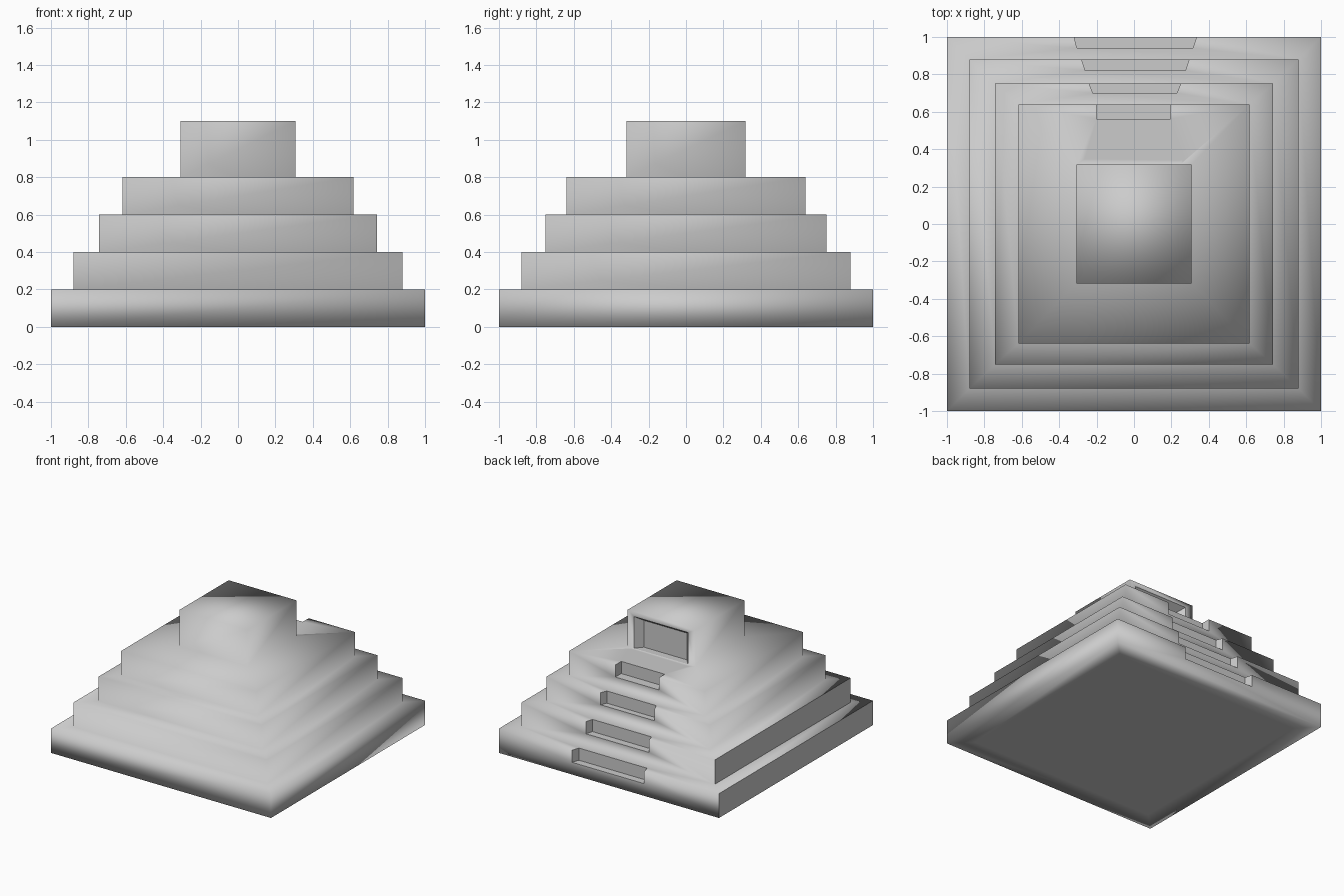
import bpy, bmesh

if "Cube" in bpy.data.objects:
    bpy.data.objects.remove(bpy.data.objects["Cube"])


def make_object(name, bm):
    bmesh.ops.recalc_face_normals(bm, faces=bm.faces)
    mesh = bpy.data.meshes.new(name)
    bm.to_mesh(mesh)
    bm.free()
    obj = bpy.data.objects.new(name, mesh)
    bpy.context.collection.objects.link(obj)
    return obj


def stack(name, rings):
    """Closed smooth solid through rectangles given as (x0, x1, y0, y1, z)."""
    bm = bmesh.new()
    loops = [[bm.verts.new((x, y, z)) for x, y in
              ((x0, y0), (x1, y0), (x1, y1), (x0, y1))]
             for x0, x1, y0, y1, z in rings]
    for a, b in zip(loops, loops[1:]):
        for i in range(4):
            j = (i + 1) % 4
            bm.faces.new((a[i], a[j], b[j], b[i]))
    bm.faces.new(loops[0])
    bm.faces.new(loops[-1])
    bm.normal_update()
    for f in bm.faces:
        # Left walls of the two lowest tiers are flat, the rest is smooth
        c = f.calc_center_median()
        f.smooth = not (abs(f.normal.x) > 0.9 and c.x < -0.8)
    return make_object(name, bm)


def tapered_cutter(name, inner, outer):
    """Cutter between two upright rectangles (x0, x1, z0, z1, y), extended outward."""
    far = [o + 0.5 * (o - i) for i, o in zip(inner, outer)]
    bm = bmesh.new()
    loops = [[bm.verts.new((x, y, z)) for x, z in
              ((x0, z0), (x1, z0), (x1, z1), (x0, z1))]
             for x0, x1, z0, z1, y in (inner, far)]
    a, b = loops
    for i in range(4):
        j = (i + 1) % 4
        bm.faces.new((a[i], a[j], b[j], b[i]))
    bm.faces.new(a)
    bm.faces.new(b)
    obj = make_object(name, bm)
    obj.hide_render = True
    return obj


# Stepped body: half width, half depth, bottom, top of each tier
tiers = [(1.0, 1.0, 0.0, 0.2), (0.88, 0.88, 0.2, 0.4), (0.742, 0.75, 0.4, 0.6),
         (0.618, 0.638, 0.6, 0.8), (0.308, 0.318, 0.8, 1.1)]
rings = [(-0.85, 0.85, -0.85, 0.85, 0.0)]
rings += [(-w, w, -d, d, z) for w, d, z0, z1 in tiers for z in (z0, z1)]
body = stack("stepped_pyramid", rings)

# Stair notches in the back edge of each tier: outer x range, inner x range, inner y
notches = [(-0.32, 0.335, -0.305, 0.315, 0.94), (-0.28, 0.295, -0.26, 0.275, 0.82),
           (-0.24, 0.25, -0.22, 0.23, 0.70), (-0.20, 0.195, -0.20, 0.195, 0.562)]
cutters = []
for (w, d, z0, z1), (ox0, ox1, ix0, ix1, y) in zip(tiers, notches):
    cutters.append(tapered_cutter("stair_notch_cutter",
                                  (ix0, ix1, z0 + 0.1, z1 + 0.05, y),
                                  (ox0, ox1, z0 + 0.1, z1 + 0.05, d)))

# Splayed doorway in the back of the top block
cutters.append(tapered_cutter("doorway_cutter",
                              (-0.19, 0.20, 0.8, 1.02, 0.26),
                              (-0.24, 0.25, 0.8, 1.06, 0.318)))

bpy.context.view_layer.objects.active = body
for cutter in cutters:
    mod = body.modifiers.new(cutter.name, 'BOOLEAN')
    mod.operation = 'DIFFERENCE'
    mod.solver = 'EXACT'
    mod.object = cutter
    bpy.ops.object.modifier_apply(modifier=mod.name)
for cutter in cutters:
    bpy.data.objects.remove(cutter)
